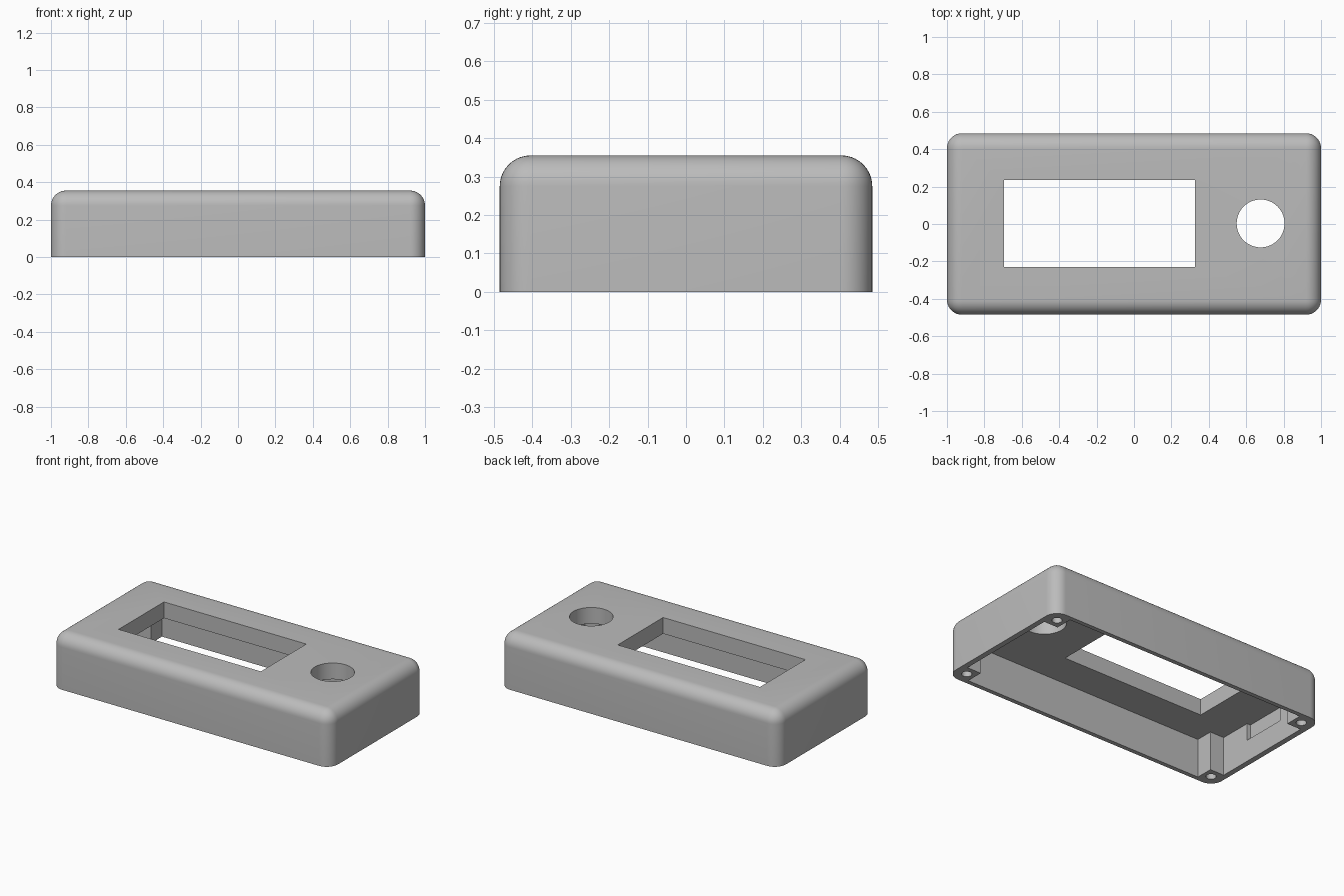
import bpy
import bmesh
from math import radians

if "Cube" in bpy.data.objects:
    bpy.data.objects.remove(bpy.data.objects["Cube"])

HALF_X, HALF_Y, HEIGHT, ROUND = 1.0, 0.485, 0.355, 0.08
CEILING = 0.25

grey = bpy.data.materials.new("light_grey_plastic")
grey.use_nodes = True
colour = (0.5, 0.5, 0.5, 1)
grey.diffuse_color = colour
grey.node_tree.nodes["Principled BSDF"].inputs["Base Color"].default_value = colour


def add_object(name, bm):
    bmesh.ops.recalc_face_normals(bm, faces=bm.faces)
    mesh = bpy.data.meshes.new(name)
    bm.to_mesh(mesh)
    bm.free()
    mesh.materials.append(grey)
    obj = bpy.data.objects.new(name, mesh)
    bpy.context.collection.objects.link(obj)
    return obj


def prism(name, outline, z0, z1):
    """Extrude a closed xy outline from z0 to z1."""
    bm = bmesh.new()
    base = bm.faces.new([bm.verts.new((x, y, z0)) for x, y in outline])
    top = bmesh.ops.extrude_face_region(bm, geom=[base])["geom"]
    verts = [v for v in top if isinstance(v, bmesh.types.BMVert)]
    bmesh.ops.translate(bm, verts=verts, vec=(0, 0, z1 - z0))
    return add_object(name, bm)


def block(name, x0, x1, y0, y1, z0, z1):
    return prism(name, [(x0, y0), (x1, y0), (x1, y1), (x0, y1)], z0, z1)


def cylinder(name, x, y, radius, z0, z1, sides):
    bpy.ops.mesh.primitive_cylinder_add(
        vertices=sides, radius=radius, depth=z1 - z0, location=(x, y, (z0 + z1) / 2))
    obj = bpy.context.object
    obj.name = name
    return obj


# Rounded outer case: every edge except the bottom ones is filleted
case = block("case_cover", -HALF_X, HALF_X, -HALF_Y, HALF_Y, 0, HEIGHT)
bm = bmesh.new()
bm.from_mesh(case.data)
edges = [e for e in bm.edges if max(v.co.z for v in e.verts) > 0.1]
bmesh.ops.bevel(bm, geom=edges, offset=ROUND, segments=10, profile=0.5, affect='EDGES')
bm.to_mesh(case.data)
bm.free()

# Cavity with the four corner screw posts left standing
wall_x, wall_y, post_x, post_y = 0.965, 0.457, 0.865, 0.345
quarter = [(wall_x, post_y), (post_x, post_y), (post_x, wall_y)]
outline = (quarter
           + [(-x, y) for x, y in reversed(quarter)]
           + [(-x, -y) for x, y in quarter]
           + [(x, -y) for x, y in reversed(quarter)])
cutters = [prism("cavity", outline, -0.1, CEILING)]

# Shallow recess in the end wall, display window and round opening
cutters.append(block("wall_recess", -0.99, -0.9, -0.135, 0.16, 0.14, CEILING))
cutters.append(block("display_window", -0.695, 0.325, -0.23, 0.235, 0.1, 0.5))
cutters.append(cylinder("knob_opening", 0.677, 0.003, 0.128, 0.1, 0.5, 64))

# Screw holes in the posts
for sx in (-1, 1):
    for sy in (-1, 1):
        cutters.append(cylinder("screw_hole", sx * 0.92, sy * 0.405, 0.03, -0.1, 0.2, 32))

# Cut everything out of the case
bpy.context.view_layer.objects.active = case
for cutter in cutters:
    cutter.hide_render = True
    cut = case.modifiers.new(cutter.name, 'BOOLEAN')
    cut.operation = 'DIFFERENCE'
    cut.solver = 'EXACT'
    cut.object = cutter
    bpy.ops.object.modifier_apply(modifier=cut.name)
    bpy.data.objects.remove(cutter)

# One material throughout, smooth fillets with sharp cut edges
case.data.materials.clear()
case.data.materials.append(grey)
bpy.ops.object.select_all(action='DESELECT')
case.select_set(True)
bpy.ops.object.shade_smooth_by_angle(angle=radians(30))
